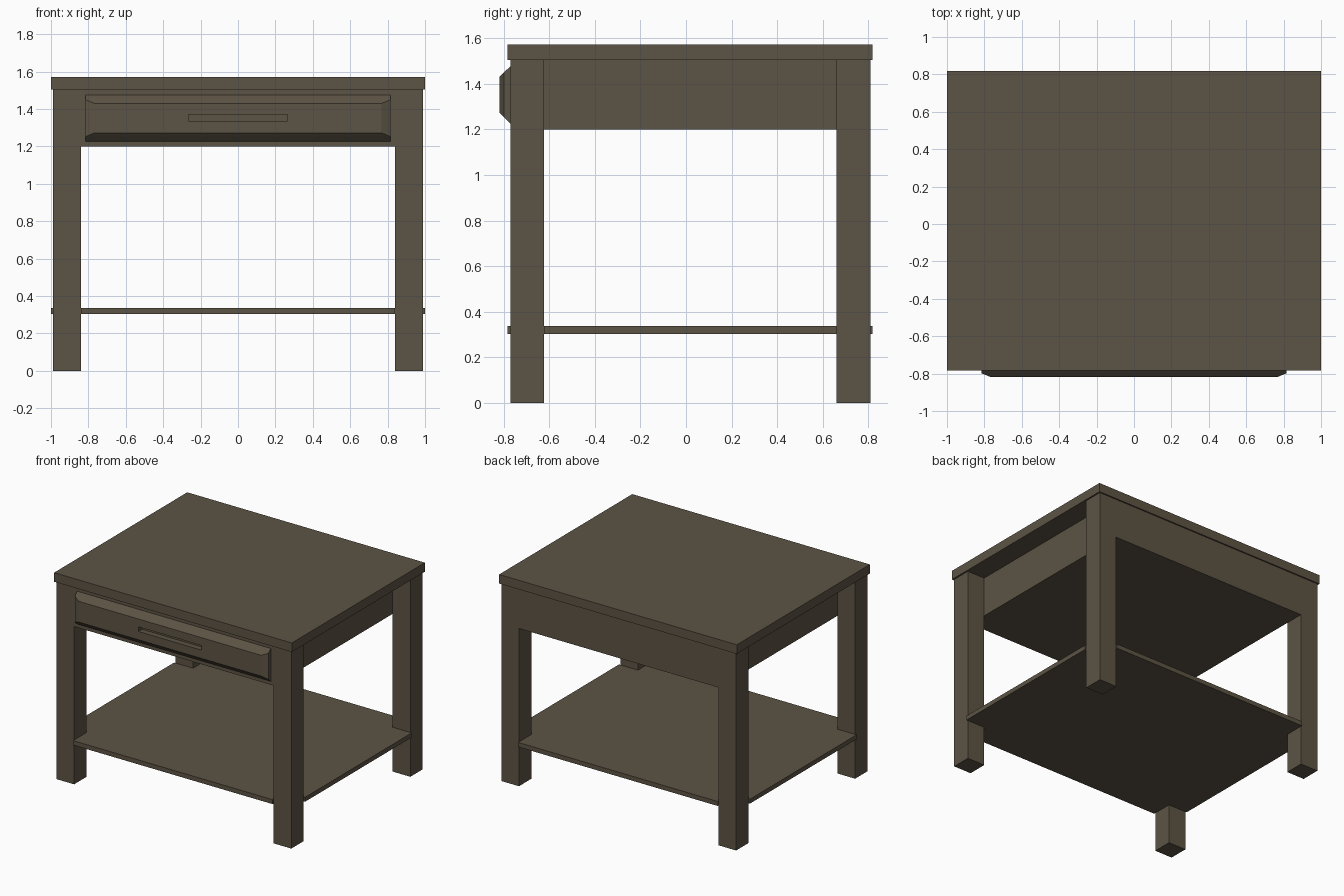
import bpy, bmesh

if "Cube" in bpy.data.objects:
    bpy.data.objects.remove(bpy.data.objects["Cube"])

wood = bpy.data.materials.new("dark_brown_wood")
wood.diffuse_color = (0.107, 0.087, 0.058, 1)
wood.use_nodes = True
wood.node_tree.nodes["Principled BSDF"].inputs["Base Color"].default_value = wood.diffuse_color


def finish(name, bm):
    bmesh.ops.recalc_face_normals(bm, faces=bm.faces[:])
    mesh = bpy.data.meshes.new(name)
    bm.to_mesh(mesh)
    bm.free()
    mesh.materials.append(wood)
    obj = bpy.data.objects.new(name, mesh)
    bpy.context.collection.objects.link(obj)
    return obj


def prism(name, outline, z0, z1):
    """Extrude an xy outline from z0 to z1."""
    bm = bmesh.new()
    face = bm.faces.new([bm.verts.new((x, y, z0)) for x, y in outline])
    top = bmesh.ops.extrude_face_region(bm, geom=[face])["geom"]
    for v in top:
        if isinstance(v, bmesh.types.BMVert):
            v.co.z = z1
    return finish(name, bm)


def box(name, x0, x1, y0, y1, z0, z1):
    return prism(name, [(x0, y0), (x1, y0), (x1, y1), (x0, y1)], z0, z1)


# Leg planes
XI, XO = 0.84, 0.988            # inner and outer x
FO, FI, BI, BO = -0.77, -0.622, 0.66, 0.808   # front and back y
YF, YB = -0.782, 0.818          # tabletop front and back

# Tabletop
box("tabletop", -1, 1, YF, YB, 1.503, 1.572)

# Legs
for side, s in (("left", -1), ("right", 1)):
    xs = sorted((s * XI, s * XO))
    box("front_leg_" + side, *xs, FO, FI, 0, 1.503)
    box("back_leg_" + side, *xs, BI, BO, 0, 1.503)

# Drawer case, flush with the legs at front and back, recessed at the sides
box("drawer_case", -XI, XI, FO, BO, 1.2, 1.503)

# Lower shelf, notched around the legs
prism("lower_shelf", [
    (-XI, YF), (XI, YF), (XI, FI), (1, FI), (1, BI), (XI, BI),
    (XI, YB), (-XI, YB), (-XI, BI), (-1, BI), (-1, FI), (-XI, FI)], 0.303, 0.337)

# Bevelled drawer front with a recessed handle slot: rings of (y, half width, z low, z high)
rings = [(-0.765, 0.815, 1.226, 1.476), (-0.77, 0.815, 1.226, 1.476),
         (-0.798, 0.815, 1.252, 1.45), (-0.818, 0.768, 1.272, 1.43),
         (-0.818, 0.265, 1.335, 1.37), (-0.775, 0.265, 1.335, 1.37)]
bm = bmesh.new()
loops = [[bm.verts.new(p) for p in ((-h, y, a), (h, y, a), (h, y, b), (-h, y, b))]
         for y, h, a, b in rings]
for a, b in zip(loops, loops[1:]):
    for i in range(4):
        j = (i + 1) % 4
        bm.faces.new((a[i], a[j], b[j], b[i]))
bm.faces.new(loops[0])
bm.faces.new(loops[-1])
finish("drawer_front", bm)
